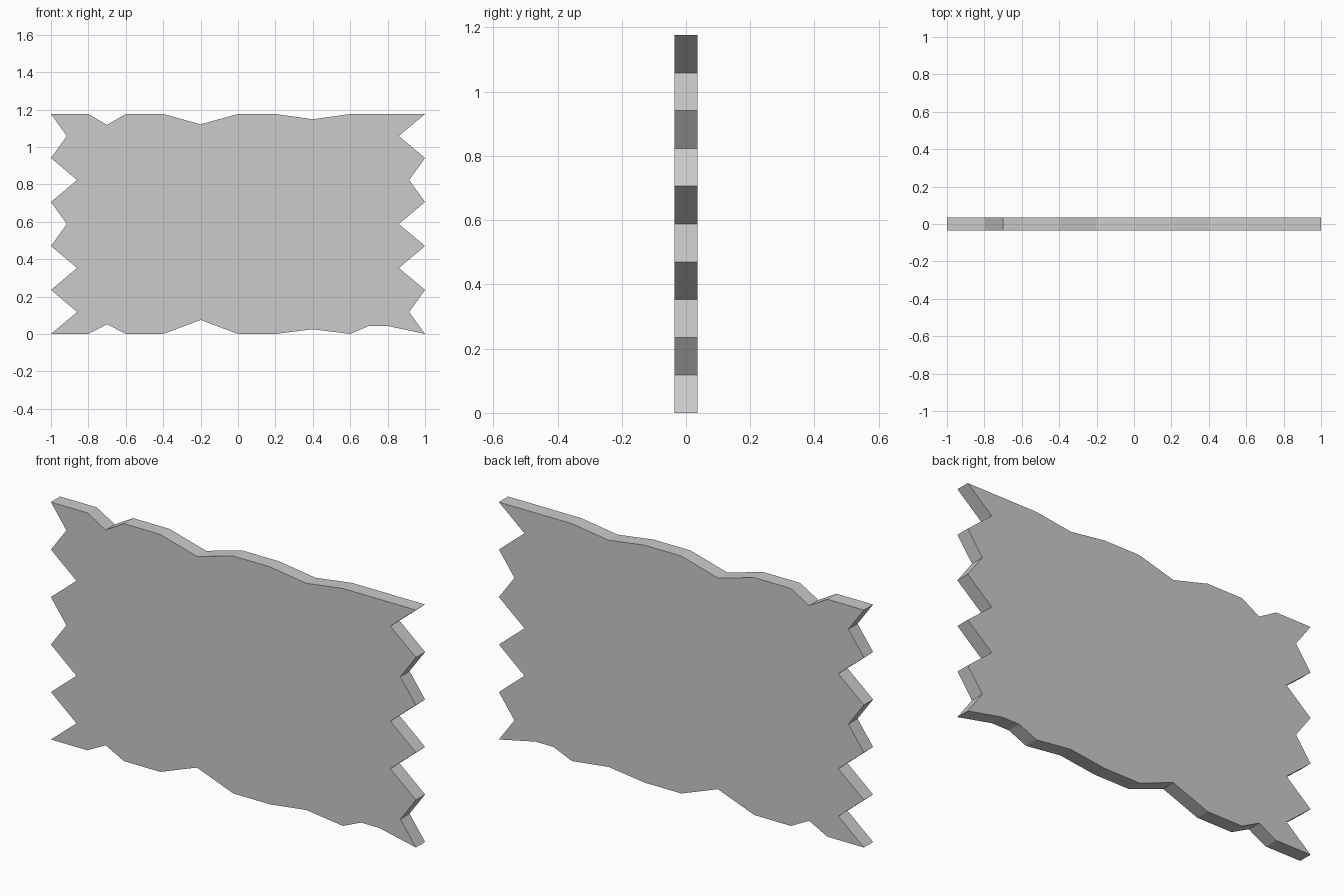
import bpy, bmesh

if "Cube" in bpy.data.objects:
    bpy.data.objects.remove(bpy.data.objects["Cube"])

H = 1.176          # panel height
T = 0.036          # half thickness
STEP = H / 10      # height of half a tooth

# Notch tip positions up each torn side, bottom to top
left_notches = [-0.86, -0.86, -0.915, -0.86, -0.915]
right_notches = [0.915, 0.86, 0.86, 0.915, 0.86]

# Worn bottom and top edges, left to right (x, z)
bottom = [(-0.8, 0), (-0.7, 0.052), (-0.6, 0), (-0.4, 0), (-0.2, 0.075), (0, 0),
          (0.2, 0), (0.4, 0.025), (0.6, 0), (0.7, 0.043), (0.8, 0.043)]
top = [(-0.8, H), (-0.7, 1.118), (-0.6, H), (-0.4, H), (-0.2, 1.121), (0, H),
       (0.2, H), (0.4, 1.148), (0.6, H)]


def jagged_side(x_edge, notches):
    """Saw-toothed side from the bottom corner to the top corner."""
    pts = [(x_edge, 0)]
    for i, x in enumerate(notches):
        pts += [(x, (2 * i + 1) * STEP), (x_edge, (2 * i + 2) * STEP)]
    return pts


def extruded_panel(name, outline, half):
    bm = bmesh.new()
    face = bm.faces.new([bm.verts.new((x, -half, z)) for x, z in outline])
    ext = bmesh.ops.extrude_face_region(bm, geom=[face], use_keep_orig=True)
    moved = [g for g in ext["geom"] if isinstance(g, bmesh.types.BMVert)]
    bmesh.ops.translate(bm, verts=moved, vec=(0, 2 * half, 0))
    bmesh.ops.recalc_face_normals(bm, faces=bm.faces)
    mesh = bpy.data.meshes.new(name)
    bm.to_mesh(mesh)
    bm.free()
    obj = bpy.data.objects.new(name, mesh)
    bpy.context.collection.objects.link(obj)
    return obj


# Ragged panel: bottom, right side, top, left side
outline = (bottom + jagged_side(1, right_notches) + top[::-1]
           + jagged_side(-1, left_notches)[::-1])
extruded_panel("ragged_panel", outline, T)
